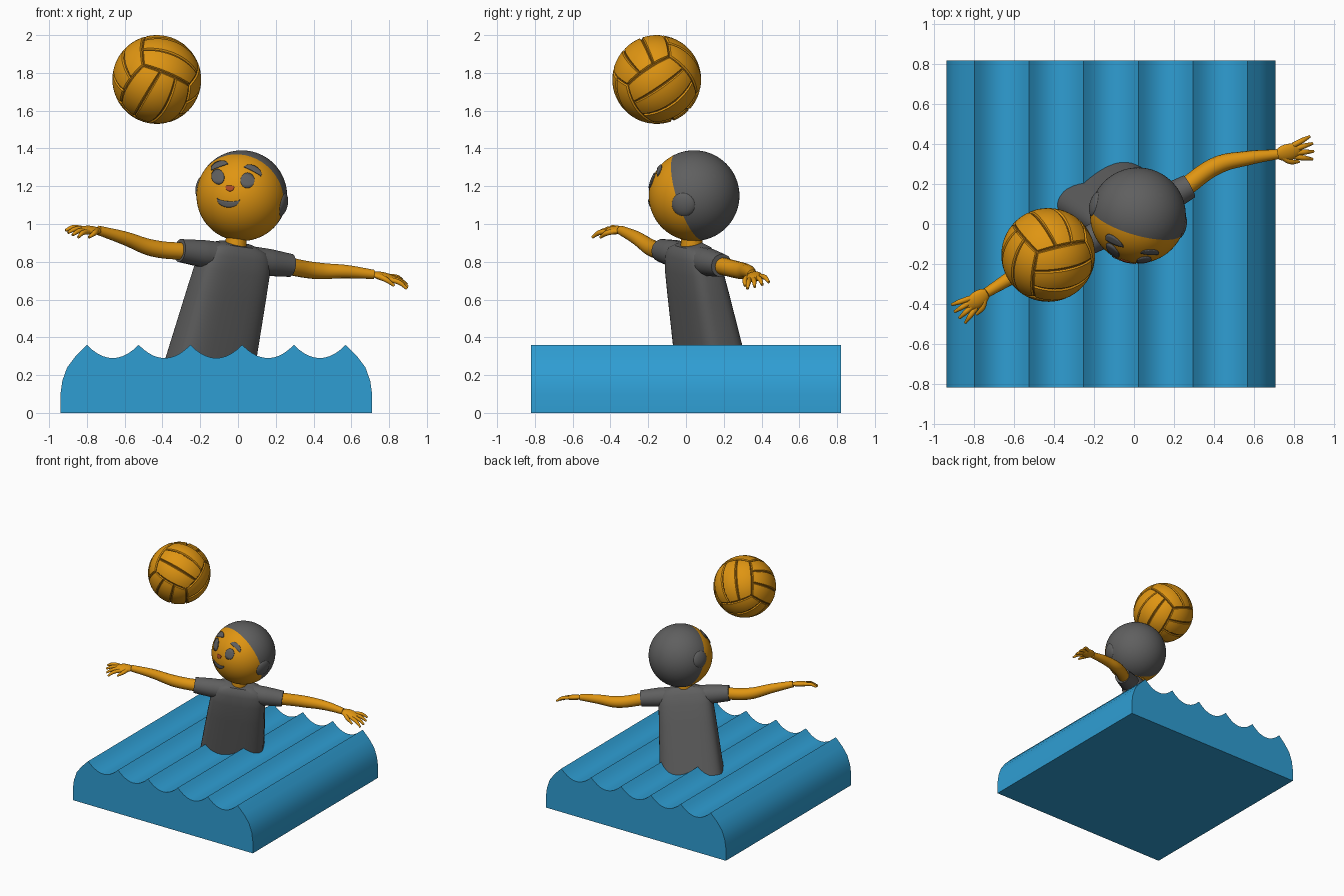
import bpy, bmesh, math
from mathutils import Vector, Matrix

if "Cube" in bpy.data.objects:
    bpy.data.objects.remove(bpy.data.objects["Cube"])


def material(name, rgb):
    m = bpy.data.materials.new(name)
    m.use_nodes = True
    m.diffuse_color = (*rgb, 1)
    m.node_tree.nodes["Principled BSDF"].inputs["Base Color"].default_value = (*rgb, 1)
    return m


SKIN = material("warm orange", (0.74, 0.30, 0.006))
GREY = material("dark grey", (0.115, 0.115, 0.115))
BLUE = material("water blue", (0.028, 0.34, 0.65))
BROWN = material("seam brown", (0.28, 0.11, 0.006))
RED = material("nose red", (0.42, 0.07, 0.02))


def link(name, data, *mats):
    ob = bpy.data.objects.new(name, data)
    bpy.context.collection.objects.link(ob)
    for m in mats:
        data.materials.append(m)
    return ob


def mesh(name, bm, *mats):
    me = bpy.data.meshes.new(name)
    bm.to_mesh(me)
    bm.free()
    return link(name, me, *mats)


def tube(name, points, radii, mat):
    """Smooth tapered limb through the points."""
    cu = bpy.data.curves.new(name, 'CURVE')
    cu.dimensions = '3D'
    cu.bevel_depth = 1
    cu.bevel_resolution = 5
    cu.use_fill_caps = True
    sp = cu.splines.new('BEZIER')
    sp.bezier_points.add(len(points) - 1)
    for bp, p, r in zip(sp.bezier_points, points, radii):
        bp.co, bp.radius = p, r
        bp.handle_left_type = bp.handle_right_type = 'AUTO'
    return link(name, cu, mat)


def frame(x, y, z, origin):
    m = Matrix((x, y, z)).transposed().to_4x4()
    m.translation = origin
    return m


def ellipsoid(name, matrix, size, mat):
    bm = bmesh.new()
    bmesh.ops.create_uvsphere(bm, u_segments=32, v_segments=20, radius=1)
    bm.transform(matrix @ Matrix.Diagonal((*size, 1)))
    return mesh(name, bm, mat)


# Water block: scalloped profile extruded front to back
MID, PITCH, CREST = -0.115, 0.274, 0.36
side = [(0.825, 0), (0.825, 0.1), (0.815, 0.17), (0.79, 0.24), (0.745, 0.3)]
profile = [(MID - x, z) for x, z in side]
for i in range(50):
    t = (i % 10) / 10
    profile.append((MID + PITCH * (i / 10 - 2.5), CREST - 0.07 * (1 - (2 * t - 1) ** 2)))
profile.append((MID + PITCH * 2.5, CREST))
profile += [(MID + x, z) for x, z in reversed(side)]
bm = bmesh.new()
face = bm.faces.new([bm.verts.new((x, -0.82, z)) for x, z in profile])
ext = bmesh.ops.extrude_face_region(bm, geom=[face])["geom"]
bmesh.ops.translate(bm, vec=(0, 1.64, 0), verts=[v for v in ext if isinstance(v, bmesh.types.BMVert)])
bmesh.ops.recalc_face_normals(bm, faces=bm.faces)
mesh("water", bm, BLUE)

# Ball: eighteen raised panels over a seam sphere
corner = Vector((-0.3, -0.89, 0.32)).normalized()
right = Vector((0, 0, 1)).cross(corner).normalized()
up = corner.cross(right)
axes = []
for deg in (105, 225, 345):
    a = math.radians(deg)
    axes.append(corner / math.sqrt(3) - math.sqrt(2 / 3) * (right * math.cos(a) + up * math.sin(a)))
ball_frame = frame(*axes, (-0.43, -0.155, 1.765))
R_BALL, R_SEAM, GAP, SOFT = 0.235, 0.228, 0.018, 0.035


def spaced(lo, hi, n):
    lo, hi = lo + GAP, hi - GAP
    a, b = lo + SOFT, hi - SOFT
    return [lo] + [a + (b - a) * i / n for i in range(n + 1)] + [hi]


bm = bmesh.new()
for axis in range(3):
    for sign in (-1, 1):
        for strip in (-1, 0, 1):
            us, vs = spaced(-1, 1, 16), spaced((2 * strip - 1) / 3, (2 * strip + 1) / 3, 6)
            grid = []
            for i, u in enumerate(us):
                row = []
                for j, v in enumerate(vs):
                    p = Vector((0, 0, 0))
                    p[axis] = sign
                    p[(axis + 1) % 3] = math.tan(u * math.pi / 4)
                    p[(axis + 2) % 3] = math.tan(v * math.pi / 4)
                    edge = i in (0, len(us) - 1) or j in (0, len(vs) - 1)
                    row.append(bm.verts.new(p.normalized() * (R_SEAM - 0.001 if edge else R_BALL)))
                grid.append(row)
            for r, s in zip(grid, grid[1:]):
                for j in range(len(r) - 1):
                    q = [r[j], s[j], s[j + 1], r[j + 1]]
                    bm.faces.new(q if sign > 0 else q[::-1])
bm.transform(ball_frame)
mesh("ball_panels", bm, SKIN)
ellipsoid("ball_seams", ball_frame, (R_SEAM,) * 3, BROWN)

# Head: sphere cut along the hairline
HEAD, R_HEAD = Vector((0.02, 0.043, 1.15)), 0.24
hair_n = Vector((-0.3, -1, -0.33)).normalized()
HAIR_D = 0.028
bm = bmesh.new()
bmesh.ops.create_uvsphere(bm, u_segments=64, v_segments=40, radius=R_HEAD)
bmesh.ops.bisect_plane(bm, geom=bm.verts[:] + bm.edges[:] + bm.faces[:],
                       plane_co=hair_n * HAIR_D, plane_no=hair_n)
for f in bm.faces:
    f.material_index = 1 if f.calc_center_median().dot(hair_n) < HAIR_D else 0
bm.transform(Matrix.Translation(HEAD))
mesh("head", bm, SKIN, GREY)

# Round ear covers
ear_dir = Vector((0.23, -0.06, -0.05)).normalized()
for name, s in (("left_ear", 1), ("right_ear", -1)):
    m = (ear_dir * s).to_track_quat('Z', 'Y').to_matrix().to_4x4()
    m.translation = HEAD + ear_dir * s * 0.222
    ellipsoid(name, m, (0.066, 0.066, 0.03), GREY)


def face_plate(name, a, b, top, bottom, mat):
    """Thin curved plate on the face, between two arcs over the line a-b."""
    a, b = Vector(a), Vector(b)
    mid, half = (a + b) / 2, (b - a) / 2
    perp = Vector((-half.y, half.x)).normalized()
    bm = bmesh.new()
    rows = []
    for i in range(17):
        ang = 0.1 + (math.pi - 0.2) * i / 16
        row = []
        for j in range(5):
            h = bottom + (top - bottom) * j / 4
            p = mid - half * math.cos(ang) + perp * h * math.sin(ang)
            x, z = p.x - HEAD.x, p.y - HEAD.z
            y = -math.sqrt((R_HEAD + 0.002) ** 2 - x * x - z * z)
            row.append(bm.verts.new(HEAD + Vector((x, y, z))))
        rows.append(row)
    for r, s in zip(rows, rows[1:]):
        for j in range(4):
            bm.faces.new((r[j], s[j], s[j + 1], r[j + 1]))
    ob = mesh(name, bm, mat)
    mod = ob.modifiers.new("thickness", 'SOLIDIFY')
    mod.thickness, mod.offset = 0.007, 0


face_plate("right_eye", (-0.138, 1.243), (-0.074, 1.257), 0.04, -0.04, GREY)
face_plate("left_eye", (0.014, 1.235), (0.086, 1.225), 0.04, -0.04, GREY)
face_plate("right_brow", (-0.14, 1.285), (-0.052, 1.318), 0.03, 0.002, GREY)
face_plate("left_brow", (0.032, 1.3), (0.122, 1.252), 0.032, 0.004, GREY)
face_plate("nose", (-0.065, 1.198), (-0.02, 1.196), 0.006, -0.024, RED)
face_plate("mouth", (-0.11, 1.138), (0.01, 1.13), -0.014, -0.046, GREY)

# Torso: rounded rectangles lofted along the leaning spine
CHEST = Vector((-0.015, 0.03, 0.82))
across = Vector((0.59, 0.32, -0.08)).normalized()
spine = Vector((0.135, -0.07, 0.46))
spine = (spine - across * spine.dot(across)).normalized()
body = frame(across, spine.cross(across), spine, CHEST)
bm = bmesh.new()
loops = []
for h, w, d in ((-0.6, 0.48, 0.28), (-0.2, 0.43, 0.23), (-0.06, 0.41, 0.21), (0.02, 0.38, 0.18),
                (0.055, 0.32, 0.15), (0.075, 0.2, 0.11)):
    ring = []
    for i in range(40):
        c, s = math.cos(i * math.pi / 20), math.sin(i * math.pi / 20)
        ring.append(bm.verts.new((math.copysign(abs(c) ** 0.6, c) * w / 2,
                                  math.copysign(abs(s) ** 0.6, s) * d / 2, h)))
    loops.append(ring)
for r, s in zip(loops, loops[1:]):
    for i in range(40):
        k = (i + 1) % 40
        bm.faces.new((r[i], r[k], s[k], s[i]))
bm.faces.new(loops[0][::-1])
bm.faces.new(loops[-1])
bm.transform(body)
mesh("shirt_body", bm, GREY)
for name, s in (("left_sleeve", 1), ("right_sleeve", -1)):
    tube(name, [CHEST + across * s * t for t in (0.08, 0.2, 0.335)], (0.075, 0.073, 0.062), GREY)
tube("neck", [CHEST, CHEST + Vector((0.01, 0.0, 0.17))], (0.06, 0.055), SKIN)


def arm(name, path, tip, thumb):
    """Arm along the path, ending in a palm, four fingers and a thumb."""
    path = [Vector(p) for p in path]
    tube(name + "_arm", path, (0.047, 0.045, 0.036, 0.025), SKIN)
    wrist = path[-1]
    d = (Vector(tip) - wrist).normalized()
    side = Vector(thumb)
    side = (side - d * side.dot(d)).normalized()
    m = frame(d, side, d.cross(side), wrist + d * 0.055)
    ellipsoid(name + "_palm", m, (0.07, 0.043, 0.021), SKIN)
    drop = Vector((0, 0, -0.02))
    for i in range(4):
        k = i - 1.5
        base = wrist + d * 0.085 + side * k * 0.02
        reach = (d + side * k * 0.22) * (0.105 - 0.01 * abs(k))
        tube(f"{name}_finger_{i + 1}", [base, base + reach * 0.55, base + reach + drop],
             (0.014, 0.013, 0.007), SKIN)
    base = wrist + d * 0.02 + side * 0.015
    tube(name + "_thumb", [base, base + d * 0.04 + side * 0.035, base + d * 0.085 + side * 0.045 + drop],
         (0.016, 0.014, 0.007), SKIN)


arm("right", [(-0.27, -0.11, 0.853), (-0.45, -0.18, 0.872), (-0.6, -0.26, 0.925), (-0.74, -0.345, 0.967)],
    (-0.92, -0.48, 0.968), (0.5, -0.8, -0.3))
arm("left", [(0.25, 0.18, 0.78), (0.42, 0.295, 0.752), (0.57, 0.33, 0.748), (0.72, 0.35, 0.733)],
    (0.93, 0.39, 0.685), (0.2, -0.9, -0.3))

# Smooth shading with sharp creases kept
bpy.ops.object.select_all(action='DESELECT')
for ob in bpy.context.collection.objects:
    if ob.type == 'MESH':
        ob.select_set(True)
        bpy.context.view_layer.objects.active = ob
bpy.ops.object.shade_smooth_by_angle(angle=math.radians(35))
